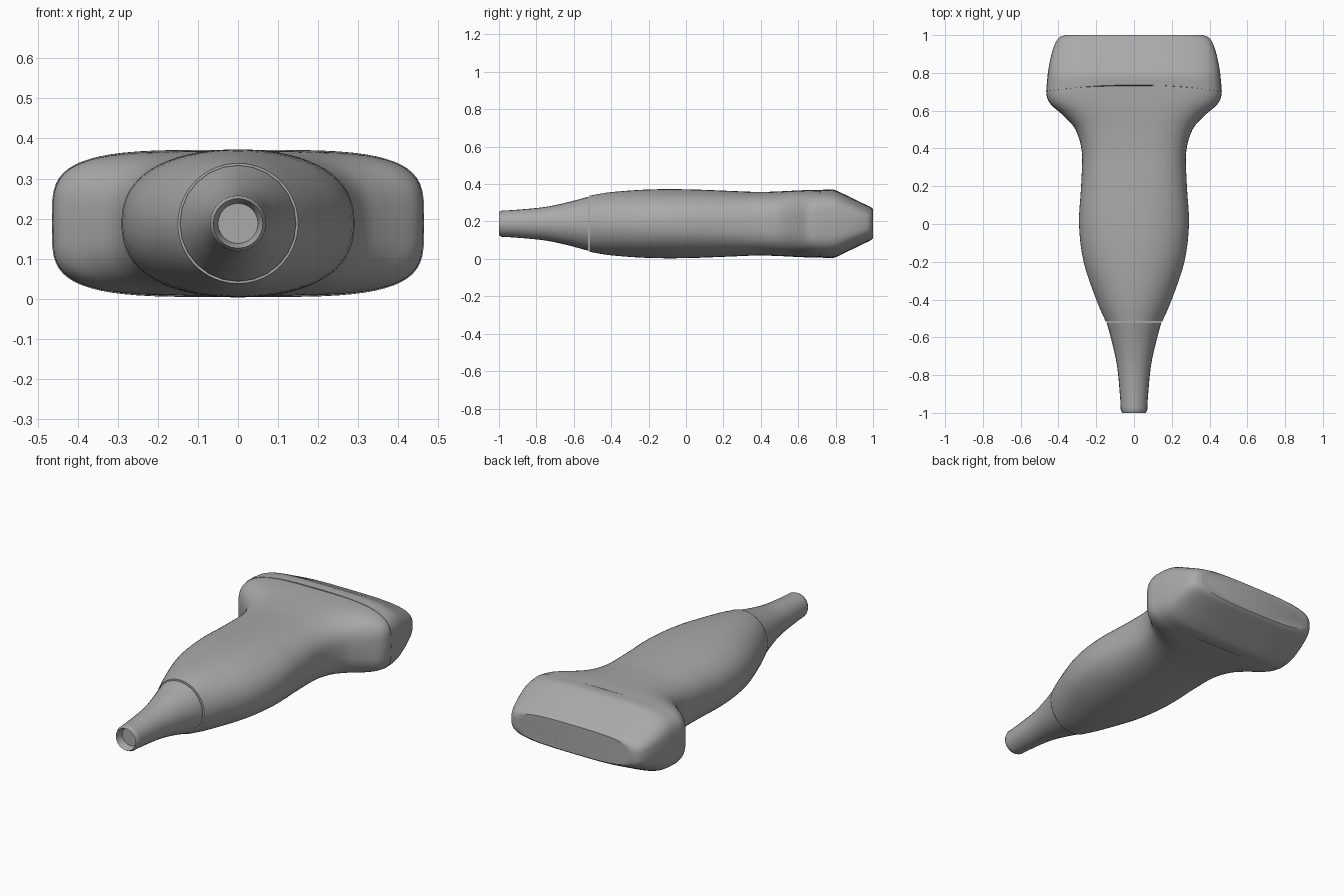
import bpy
import math

cube = bpy.data.objects.get("Cube")
if cube:
    bpy.data.objects.remove(cube, do_unlink=True)

grey = bpy.data.materials.new("plain grey")
grey.use_nodes = True
COLOUR = (0.4, 0.4, 0.4, 1)
grey.diffuse_color = COLOUR
grey.node_tree.nodes["Principled BSDF"].inputs["Base Color"].default_value = COLOUR

MID_Z = 0.188


def spline(rows, steps):
    """Catmull-Rom through the section rows."""
    out = []
    for i in range(len(rows) - 1):
        a, b = rows[max(i - 1, 0)], rows[i]
        c, d = rows[i + 1], rows[min(i + 2, len(rows) - 1)]
        for s in range(steps):
            t = s / steps
            out.append([0.5 * (2 * q + (r - p) * t + (2 * p - 5 * q + 4 * r - u) * t * t
                               + (3 * q - p - 3 * r + u) * t ** 3)
                        for p, q, r, u in zip(a, b, c, d)])
    out.append(list(rows[-1]))
    return out


def loft(name, rows, sides=64, angle=35):
    """Skin rounded sections: y, half width, half height, squareness, seam bow."""
    verts, faces = [], []
    for y, w, h, n, bow in rows:
        for k in range(sides):
            a = 2 * math.pi * k / sides
            c, s = math.cos(a), math.sin(a)
            x = math.copysign(abs(c) ** (2 / n), c)
            z = math.copysign(abs(s) ** (2 / n), s)
            verts.append((w * x, y + bow * (1 - x * x), MID_Z + h * z))
    for r in range(len(rows) - 1):
        for k in range(sides):
            m = (k + 1) % sides
            faces.append((r * sides + k, (r + 1) * sides + k,
                          (r + 1) * sides + m, r * sides + m))
    faces.append(tuple(range(sides)))
    last = (len(rows) - 1) * sides
    faces.append(tuple(last + k for k in reversed(range(sides))))
    mesh = bpy.data.meshes.new(name)
    mesh.from_pydata(verts, [], faces)
    mesh.materials.append(grey)
    obj = bpy.data.objects.new(name, mesh)
    bpy.context.collection.objects.link(obj)
    bpy.ops.object.select_all(action="DESELECT")
    obj.select_set(True)
    bpy.context.view_layer.objects.active = obj
    bpy.ops.object.shade_smooth_by_angle(angle=math.radians(angle))
    return obj


# Handle, swelling at the grip and flaring out to the head
loft("handle", spline([
    (-0.515, 0.15, 0.15, 2, 0),
    (-0.4, 0.2, 0.169, 2, 0),
    (-0.2, 0.267, 0.183, 2.15, 0),
    (0, 0.291, 0.184, 2.3, 0),
    (0.2, 0.28, 0.177, 2.5, 0),
    (0.38, 0.276, 0.17, 2.8, 0),
    (0.5, 0.31, 0.173, 3, 0),
    (0.57, 0.37, 0.177, 3.2, 0.01),
    (0.63, 0.438, 0.18, 3.6, 0.02),
    (0.67, 0.46, 0.181, 3.9, 0.03),
    (0.702, 0.463, 0.181, 4, 0.035),
], 4))

# Wide head tapering to the flat working face
loft("head", spline([
    (0.702, 0.465, 0.183, 4, 0.035),
    (0.77, 0.459, 0.183, 4, 0.015),
    (0.82, 0.453, 0.17, 4, 0),
    (0.89, 0.439, 0.136, 3.8, 0),
    (0.95, 0.42, 0.107, 3.6, 0),
    (0.985, 0.398, 0.09, 3.4, 0),
    (1, 0.365, 0.079, 3.2, 0),
], 4))

# Cable sleeve with a shallow socket in its tip
sleeve = spline([
    (-0.985, 0.07, 0.07, 2, 0),
    (-0.9, 0.075, 0.075, 2, 0),
    (-0.75, 0.09, 0.09, 2, 0),
    (-0.62, 0.118, 0.118, 2, 0),
    (-0.522, 0.145, 0.145, 2, 0),
], 4)
tip = [(-0.96, 0.05, 0.05, 2, 0), (-0.99, 0.057, 0.057, 2, 0), (-1, 0.062, 0.062, 2, 0)]
loft("cable_sleeve", tip + sleeve, sides=24)
